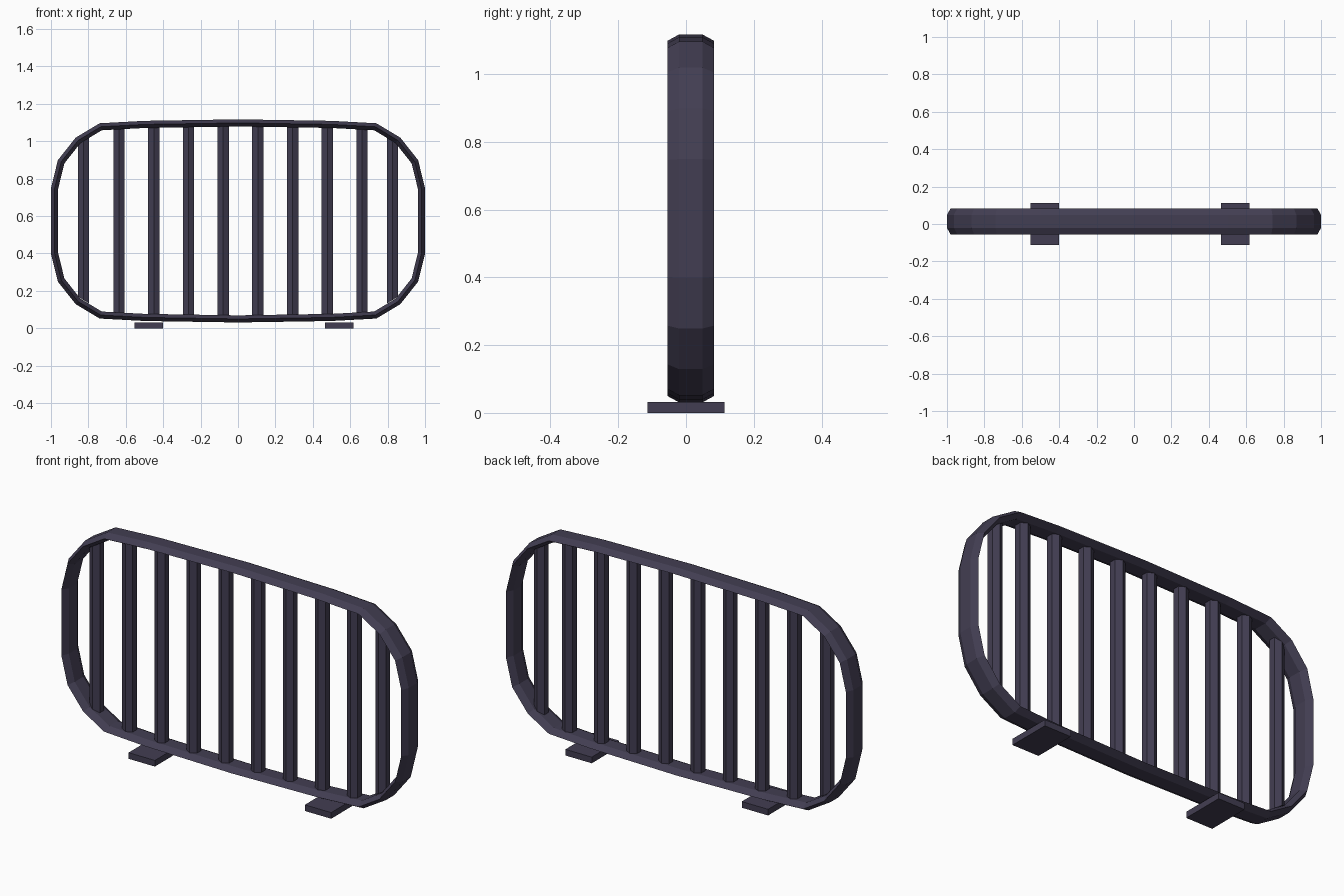
import bpy, bmesh, math
from mathutils import Vector

if "Cube" in bpy.data.objects:
    bpy.data.objects.remove(bpy.data.objects["Cube"])

MID_Z = 0.574     # mid height of the frame
FRAME_Y = 0.014   # the frame sits slightly behind the feet's centre
mat = bpy.data.materials.new("dark_metal")
mat.diffuse_color = (0.055, 0.048, 0.085, 1)
mat.use_nodes = True
mat.node_tree.nodes["Principled BSDF"].inputs["Base Color"].default_value = mat.diffuse_color


def finish(name, bm):
    bmesh.ops.recalc_face_normals(bm, faces=bm.faces)
    me = bpy.data.meshes.new(name)
    bm.to_mesh(me)
    bm.free()
    me.materials.append(mat)
    ob = bpy.data.objects.new(name, me)
    bpy.context.collection.objects.link(ob)
    return ob


# Outer outline of the frame: one quadrant, mirrored into a closed loop
quad = [(1.0, 0.175), (0.963, 0.325), (0.868, 0.445), (0.74, 0.522), (0.5, 0.535), (0, 0.543)]
half = quad + [(-x, z) for x, z in quad[-2::-1]]
loop = [Vector(p) for p in half + [(-x, -z) for x, z in half]]
n = len(loop)


def miter(i):
    a = (loop[i] - loop[i - 1]).normalized()
    b = (loop[(i + 1) % n] - loop[i]).normalized()
    na, nb = Vector((a.y, -a.x)), Vector((b.y, -b.x))
    m = (na + nb).normalized()
    return m / m.dot(na)


# Frame: flattened hexagonal section swept around the loop
T, W = 0.019, 0.069
miters = [miter(i) for i in range(n)]
centre = [p - m * T for p, m in zip(loop, miters)]
bm = bmesh.new()
rings = []
for c, m in zip(centre, miters):
    ring = []
    for k in range(6):
        a = math.radians(60 * k)
        r = c + m * T * math.sin(a) / math.sin(math.radians(60))
        ring.append(bm.verts.new((r.x, FRAME_Y + W * math.cos(a), MID_Z + r.y)))
    rings.append(ring)
for i in range(n):
    r0, r1 = rings[i], rings[(i + 1) % n]
    for k in range(6):
        j = (k + 1) % 6
        bm.faces.new((r0[k], r0[j], r1[j], r1[k]))
finish("frame", bm)


def rail_height(x):
    """Half height of the frame's centre line at x."""
    x = abs(x)
    pts = centre[:len(quad)]
    for p, q in zip(pts, pts[1:]):
        if q.x <= x <= p.x:
            return p.y + (q.y - p.y) * (p.x - x) / (p.x - q.x)
    return pts[0].y


# Bars: upright hexagonal rods whose ends follow the frame
xs = [-0.826] + [-0.636 + 0.1856 * i for i in range(8)] + [0.826]
for i, x in enumerate(xs):
    lift = 0.025 if abs(x) > 0.8 else 0.0
    bm = bmesh.new()
    low, top = [], []
    for k in range(6):
        a = math.radians(30 + 60 * k)
        px, py = x + 0.035 * math.cos(a), FRAME_Y + 0.035 * math.sin(a)
        h = rail_height(px)
        low.append(bm.verts.new((px, py, MID_Z - h + lift)))
        top.append(bm.verts.new((px, py, MID_Z + h)))
    bm.faces.new(low)
    bm.faces.new(top)
    for k in range(6):
        j = (k + 1) % 6
        bm.faces.new((low[k], low[j], top[j], top[k]))
    finish(f"bar_{i + 1}", bm)

# Feet: flat plates under the bottom rail
for name, x in (("foot_left", -0.477), ("foot_right", 0.541)):
    bm = bmesh.new()
    bmesh.ops.create_cube(bm, size=1)
    bmesh.ops.scale(bm, vec=(0.152, 0.226, 0.032), verts=bm.verts)
    bmesh.ops.translate(bm, vec=(x, 0, 0.016), verts=bm.verts)
    finish(name, bm)
